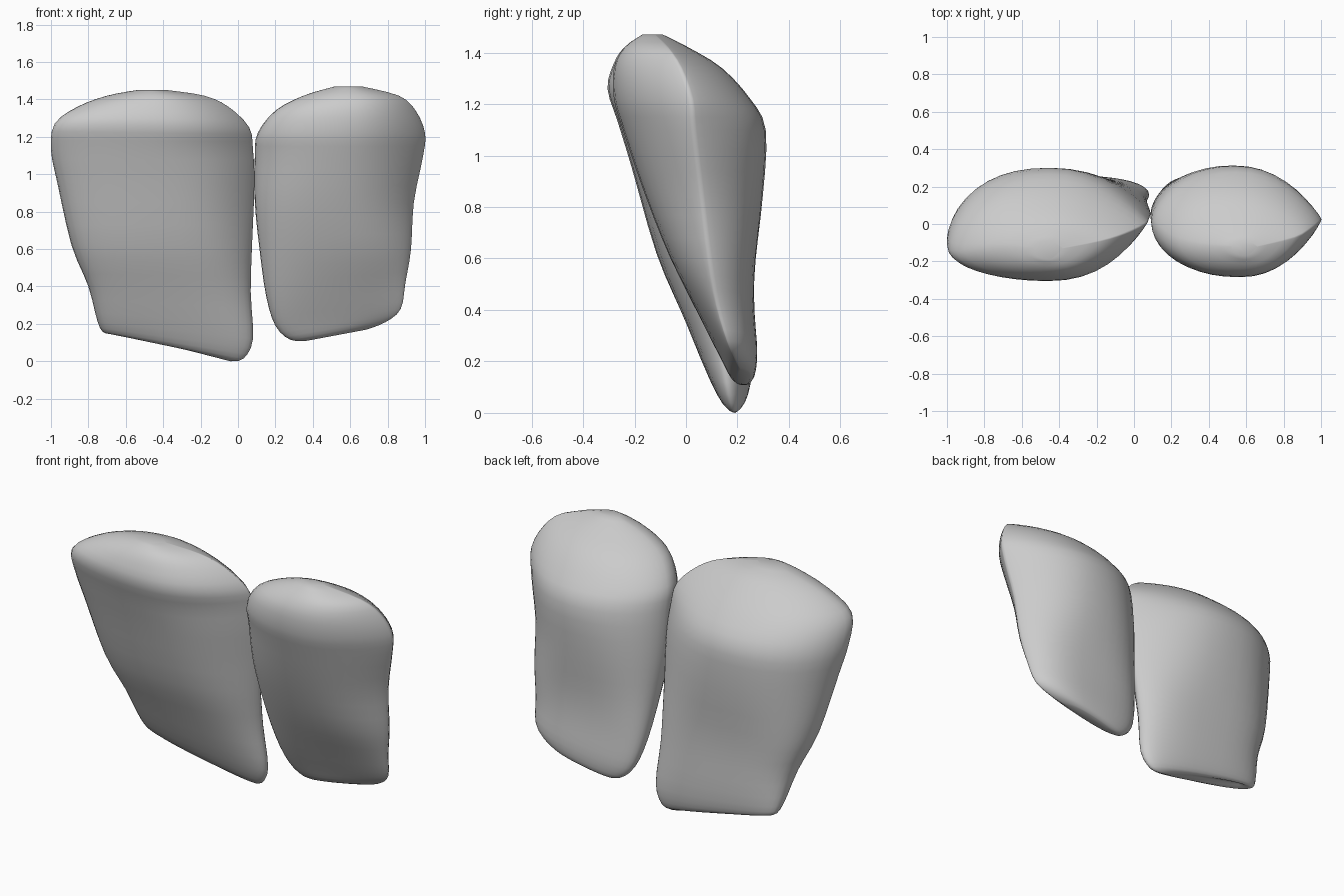
import bpy, bmesh, math

N = 40      # points around each cross-section
STEPS = 3   # interpolated rings between given sections

def spow(v, e):
    return math.copysign(abs(v) ** e, v)

def catmull(a, b, c, d, t):
    return [0.5 * (2*q + (r-p)*t + (2*p-5*q+4*r-s)*t*t + (3*q-p-3*r+s)*t**3)
            for p, q, r, s in zip(a, b, c, d)]

def tooth(name, rows, right_point, low_point):
    # row: z left, z right, x left, x right, y front, y back, y left edge, y right edge, roundness
    rings = []
    last = len(rows) - 1
    for i in range(last):
        for k in range(STEPS):
            rings.append(catmull(rows[max(i-1, 0)], rows[i], rows[i+1],
                                 rows[min(i+2, last)], k / STEPS))
    rings.append(rows[-1])
    bm = bmesh.new()
    loops = []
    for zl, zr, xl, xr, yf, yb, yl, yr, e in rings:
        loop = []
        taper = min(1, max(0, (zl - 0.1) / 0.7))
        hollow = 0.025 * math.exp(-((zl - 0.55) / 0.25) ** 2)
        for j in range(N):
            a = 2 * math.pi * j / N
            c, s = math.cos(a), math.sin(a)
            u = (spow(c, e) + 1) / 2
            # right side comes to a sharper edge than the left
            if c > 0:
                point = low_point + (right_point - low_point) * taper
            else:
                point = (0.25 if s > 0 else 0.05) * taper
            s = spow(s, e + point)
            ye = yl + (yr - yl) * u
            y = ye + (s * (yb - ye) if s > 0 else s * (ye - yf))
            y -= hollow * max(0, s) ** 3
            loop.append(bm.verts.new((xl + (xr - xl) * u, y, zl + (zr - zl) * u)))
        loops.append(loop)
    for a, b in zip(loops, loops[1:]):
        for j in range(N):
            k = (j + 1) % N
            bm.faces.new((a[j], a[k], b[k], b[j]))
    bm.faces.new(loops[0][::-1])
    bm.faces.new(loops[-1])
    bmesh.ops.recalc_face_normals(bm, faces=bm.faces)
    for f in bm.faces:
        f.smooth = True
    me = bpy.data.meshes.new(name)
    bm.to_mesh(me)
    bm.free()
    ob = bpy.data.objects.new(name, me)
    bpy.context.collection.objects.link(ob)

# wide front tooth, slanted biting edge
tooth("large_incisor", [
    (.15, .00, -.62, -.04, .17, .21, .19, .19, .9),
    (.15, .015, -.71, .03, .13, .24, .19, .18, .85),
    (.21, .12, -.75, .08, .08, .26, .17, .16, .8),
    (.40, .37, -.80, .068, -.015, .275, .11, .13, .8),
    (.62, .62, -.89, .075, -.115, .29, .05, .10, .82),
    (.95, .95, -.965, .088, -.21, .30, -.03, .06, .87),
    (1.13, 1.13, -1.0, .08, -.265, .29, -.08, .03, .92),
    (1.27, 1.25, -.98, .06, -.305, .20, -.14, .0, .92),
    (1.36, 1.36, -.86, -.05, -.28, .09, -.13, -.05, .95),
    (1.42, 1.42, -.70, -.18, -.24, .00, -.12, -.09, 1),
    (1.45, 1.45, -.54, -.38, -.19, -.09, -.13, -.13, 1)], .9, .1)

# narrower neighbouring tooth
tooth("small_incisor", [
    (.11, .17, .37, .69, .20, .25, .23, .21, .9),
    (.115, .21, .28, .79, .17, .27, .22, .19, .85),
    (.19, .28, .20, .87, .13, .28, .20, .16, .8),
    (.35, .42, .15, .895, .05, .28, .16, .12, .8),
    (.60, .60, .115, .925, -.06, .295, .10, .09, .84),
    (.85, .85, .09, .94, -.16, .305, .06, .06, .88),
    (1.10, 1.10, .09, .99, -.245, .31, .03, .03, .94),
    (1.22, 1.22, .105, 1.0, -.28, .25, -.01, .02, .94),
    (1.34, 1.34, .20, .95, -.28, .14, -.08, -.02, .95),
    (1.42, 1.42, .35, .86, -.24, .01, -.11, -.07, 1),
    (1.47, 1.47, .52, .66, -.17, -.09, -.12, -.12, 1)], .75, .45)
